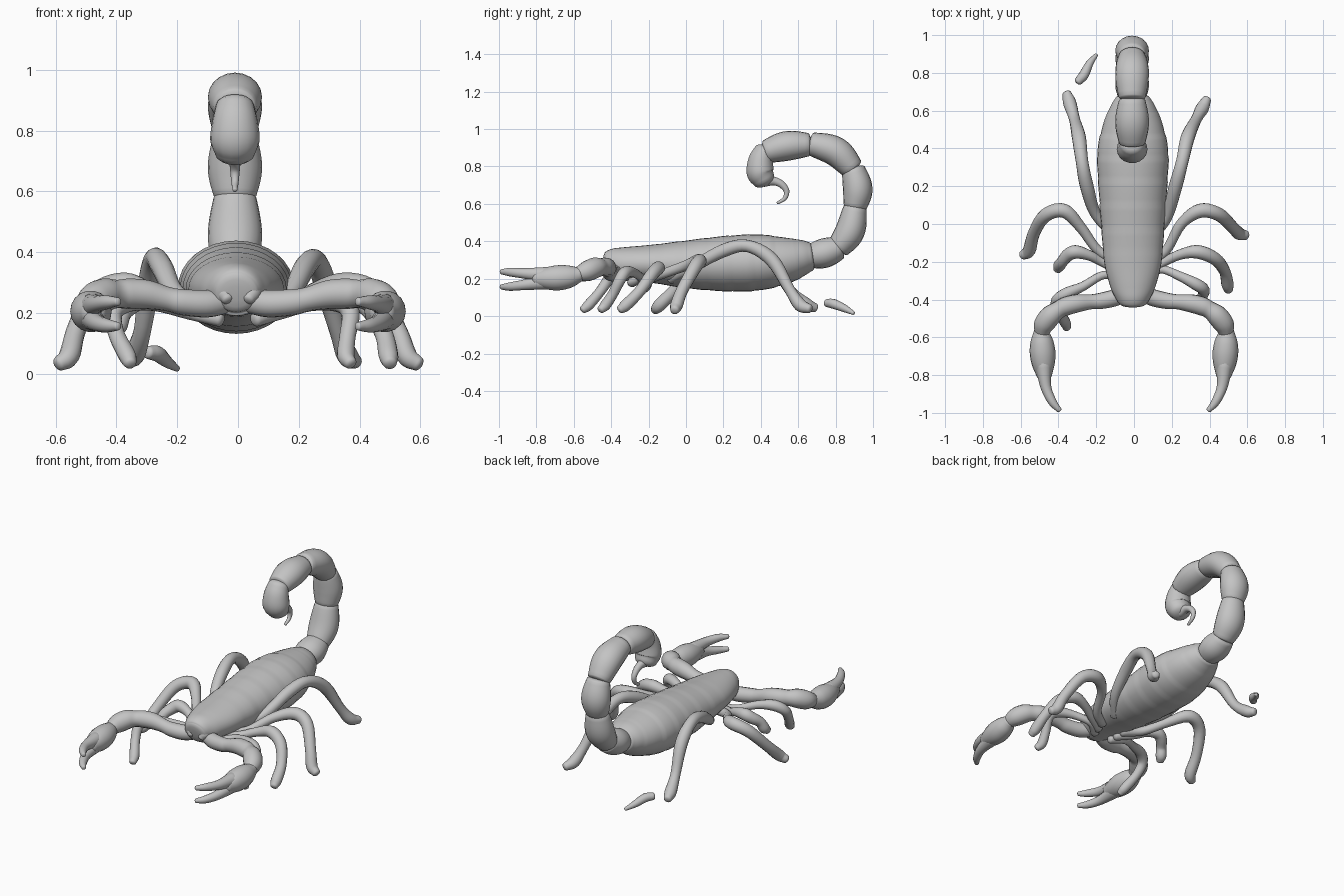
import bpy, bmesh
from math import sin, cos, pi
from mathutils import Vector

cube = bpy.data.objects.get("Cube")
if cube:
    bpy.data.objects.remove(cube, do_unlink=True)

shell = bpy.data.materials.new("shell grey")
shell.use_nodes = True
grey = (0.55, 0.55, 0.55, 1)
shell.diffuse_color = grey
shell.node_tree.nodes["Principled BSDF"].inputs["Base Color"].default_value = grey


def smooth_rows(rows, steps):
    """Catmull-Rom interpolation of rows of any width."""
    rows = [Vector(r) for r in rows]
    padded = [rows[0] * 2 - rows[1]] + rows + [rows[-1] * 2 - rows[-2]]
    out = []
    for a, b, c, d in zip(padded, padded[1:], padded[2:], padded[3:]):
        for i in range(steps):
            t = i / steps
            out.append(0.5 * (2 * b + (c - a) * t + (2 * a - 5 * b + 4 * c - d) * t ** 2
                              + (3 * b - a - 3 * c + d) * t ** 3))
    return out + [rows[-1]]


def loft(name, rows, sides=20, dome=0.6, mirror=False):
    """Skin rows of x, y, z, side radius, up radius, with domed ends."""
    centres = [Vector(r[:3]) for r in rows]
    last = len(rows) - 1
    bm = bmesh.new()
    rings = []
    side = Vector((1, 0, 0))
    for i, row in enumerate(rows):
        tangent = (centres[min(i + 1, last)] - centres[max(i - 1, 0)]).normalized()
        if abs(side.dot(tangent)) > 0.95:
            side = Vector((0, 0, 1)).cross(tangent)
        side = (side - tangent * side.dot(tangent)).normalized()
        up = side.cross(tangent)
        a, b = max(row[3], 0.003), max(row[4], 0.003)
        # each end gets extra shrinking rings that round it off
        bend = [(0, 1)]
        if i == 0:
            bend = [(-sin(k * pi / 8), cos(k * pi / 8)) for k in (3, 2, 1, 0)]
        elif i == last:
            bend = [(sin(k * pi / 8), cos(k * pi / 8)) for k in (0, 1, 2, 3)]
        for push, scale in bend:
            mid = centres[i] + tangent * push * dome * b
            rings.append([bm.verts.new(mid + side * a * scale * cos(2 * pi * k / sides)
                                       + up * b * scale * sin(2 * pi * k / sides))
                          for k in range(sides)])
    for r0, r1 in zip(rings, rings[1:]):
        for k in range(sides):
            n = (k + 1) % sides
            bm.faces.new((r0[k], r0[n], r1[n], r1[k]))
    bm.faces.new(rings[0])
    bm.faces.new(rings[-1])
    bmesh.ops.recalc_face_normals(bm, faces=bm.faces)
    mesh = bpy.data.meshes.new(name)
    bm.to_mesh(mesh)
    bm.free()
    mesh.shade_smooth()
    mesh.materials.append(shell)
    obj = bpy.data.objects.new(name, mesh)
    bpy.context.collection.objects.link(obj)
    if mirror:
        obj.modifiers.new("Mirror", "MIRROR")


def tube(name, points, sides=14, mirror=False, wide=1.0):
    """Round limb through x, y, z, radius points."""
    rows = [(x, y, z, r * wide, r) for x, y, z, r in points]
    loft(name, smooth_rows(rows, 5), sides, mirror=mirror)


# Body: overlapping back plates come from a slight saw-tooth in the size
BODY_X = -.006
body = smooth_rows([(BODY_X, *row) for row in (
    (-.42, .267, .072, .066), (-.39, .275, .093, .084), (-.33, .278, .12, .09),
    (-.2, .28, .152, .1), (0, .277, .168, .127), (.2, .28, .182, .147),
    (.38, .287, .188, .15), (.52, .297, .16, .127), (.62, .313, .12, .097),
    (.67, .32, .09, .075))], 9)
for row in body:
    if -.15 < row[1] < .6:
        plate = 1 + .02 * (((row[1] + .15) / .125) % 1 - .5)
        row[3] *= plate
        row[4] *= plate
loft("body", body, sides=32, dome=0.2)

# Tail: bulged segments, each from a start over a middle to an end in the y-z plane
TAIL_X = -.01
segments = [((.66, .318), (.74, .337), (.82, .365)), ((.815, .365), (.877, .455), (.905, .58)),
            ((.905, .585), (.918, .68), (.895, .785)), ((.89, .79), (.80, .88), (.67, .922)),
            ((.655, .917), (.54, .91), (.43, .88))]
for number, joints in enumerate(segments, 1):
    path = smooth_rows(joints, 6)
    rows = []
    for i, (y, z) in enumerate(path):
        r = .062 + .017 * sin(pi * i / (len(path) - 1))
        rows.append((TAIL_X, y, z, r * 1.13, r))
    loft(f"tail_segment_{number}", rows, dome=0.25)

# Venom bulb with its thin hooked sting
tube("sting_bulb", [(TAIL_X, .42, .88, .058), (TAIL_X, .4, .83, .068),
                    (TAIL_X, .397, .77, .074), (TAIL_X, .415, .73, .062)], sides=18, wide=1.1)
tube("sting", [(TAIL_X, .42, .725, .035), (TAIL_X, .47, .722, .024), (TAIL_X, .51, .705, .02),
               (TAIL_X, .537, .67, .016), (TAIL_X, .528, .63, .012), (TAIL_X, .49, .605, .008)])

# Pincers, mirrored to both sides
tube("pincer_arm", [(.03, -.36, .24, .04), (.1, -.39, .23, .045), (.18, -.408, .235, .043),
                    (.23, -.412, .245, .04), (.3, -.42, .26, .048), (.36, -.435, .263, .05),
                    (.4, -.455, .262, .047), (.44, -.485, .258, .056),
                    (.475, -.53, .24, .055), (.49, -.58, .222, .038)], mirror=True)
tube("pincer_hand", [(.492, -.57, .222, .04), (.488, -.62, .212, .06), (.484, -.68, .205, .068),
                     (.48, -.74, .202, .061), (.475, -.8, .2, .042)], sides=18, mirror=True)
for name, heights in (("upper", (.22, .228, .235, .237)), ("lower", (.185, .168, .158, .156))):
    tube(name + "_pincer_finger",
         [(x, y, z, r) for (x, y, r), z in zip(
             ((.48, -.74, .044), (.467, -.86, .029), (.433, -.94, .023), (.396, -.985, .014)),
             heights)], mirror=True)

# Mouthparts
tube("mouthpart", [(.05, -.36, .28, .03), (.045, -.4, .265, .032), (.035, -.42, .245, .02)],
     mirror=True)

# Legs: shared thickness profiles, posed one by one
HIND_RADII = (.028, .03, .036, .033, .037, .029, .035, .024)
LEG_RADII = (.03, .026, .029, .038, .036, .032, .034, .025)


def leg(name, radii, thickness, *points):
    tube(name, [(*p, r * thickness) for p, r in zip(points, radii)])


leg("left_hind_leg", HIND_RADII, 1, (.08, -.08, .2), (.17, .03, .26), (.22, .2, .35),
    (.255, .33, .375), (.285, .46, .3), (.33, .555, .14), (.36, .61, .06), (.385, .66, .04))
leg("right_hind_leg", HIND_RADII, 1, (-.08, -.08, .2), (-.2, .05, .26), (-.25, .2, .35),
    (-.275, .33, .38), (-.292, .46, .3), (-.315, .555, .14), (-.34, .64, .065),
    (-.355, .69, .045))
leg("left_third_leg", LEG_RADII, 1, (.08, -.2, .2), (.17, -.14, .22), (.25, 0, .27),
    (.35, .07, .295), (.45, .05, .265), (.525, -.02, .14), (.555, -.05, .06), (.592, -.06, .033))
leg("right_third_leg", LEG_RADII, 1, (-.08, -.2, .2), (-.19, -.14, .22), (-.28, -.02, .26),
    (-.37, .07, .295), (-.47, .045, .26), (-.53, -.05, .15), (-.555, -.14, .06),
    (-.588, -.165, .033))
leg("left_second_leg", LEG_RADII, .95, (.07, -.25, .19), (.16, -.2, .21), (.25, -.16, .24),
    (.34, -.148, .258), (.43, -.185, .22), (.48, -.25, .13), (.495, -.32, .06), (.5, -.35, .036))
leg("right_second_leg", LEG_RADII, .95, (-.07, -.25, .19), (-.17, -.2, .21), (-.24, -.165, .24),
    (-.31, -.148, .25), (-.35, -.165, .23), (-.38, -.2, .2), (-.395, -.22, .16),
    (-.405, -.24, .14))
leg("left_front_leg", LEG_RADII, .85, (.06, -.29, .18), (.14, -.24, .2), (.24, -.275, .23),
    (.33, -.32, .235), (.37, -.35, .2), (.36, -.39, .12), (.355, -.43, .06), (.37, -.455, .035))
leg("right_front_leg", LEG_RADII, .85, (-.06, -.29, .18), (-.16, -.27, .2), (-.27, -.33, .23),
    (-.36, -.37, .235), (-.41, -.41, .2), (-.4, -.46, .13), (-.365, -.52, .06),
    (-.355, -.55, .035))

# Loose tip lying behind the right hind leg
tube("loose_leg_tip", [(-.295, .755, .07, .022), (-.265, .79, .065, .026),
                       (-.235, .85, .04, .02), (-.2, .895, .016, .01)])
